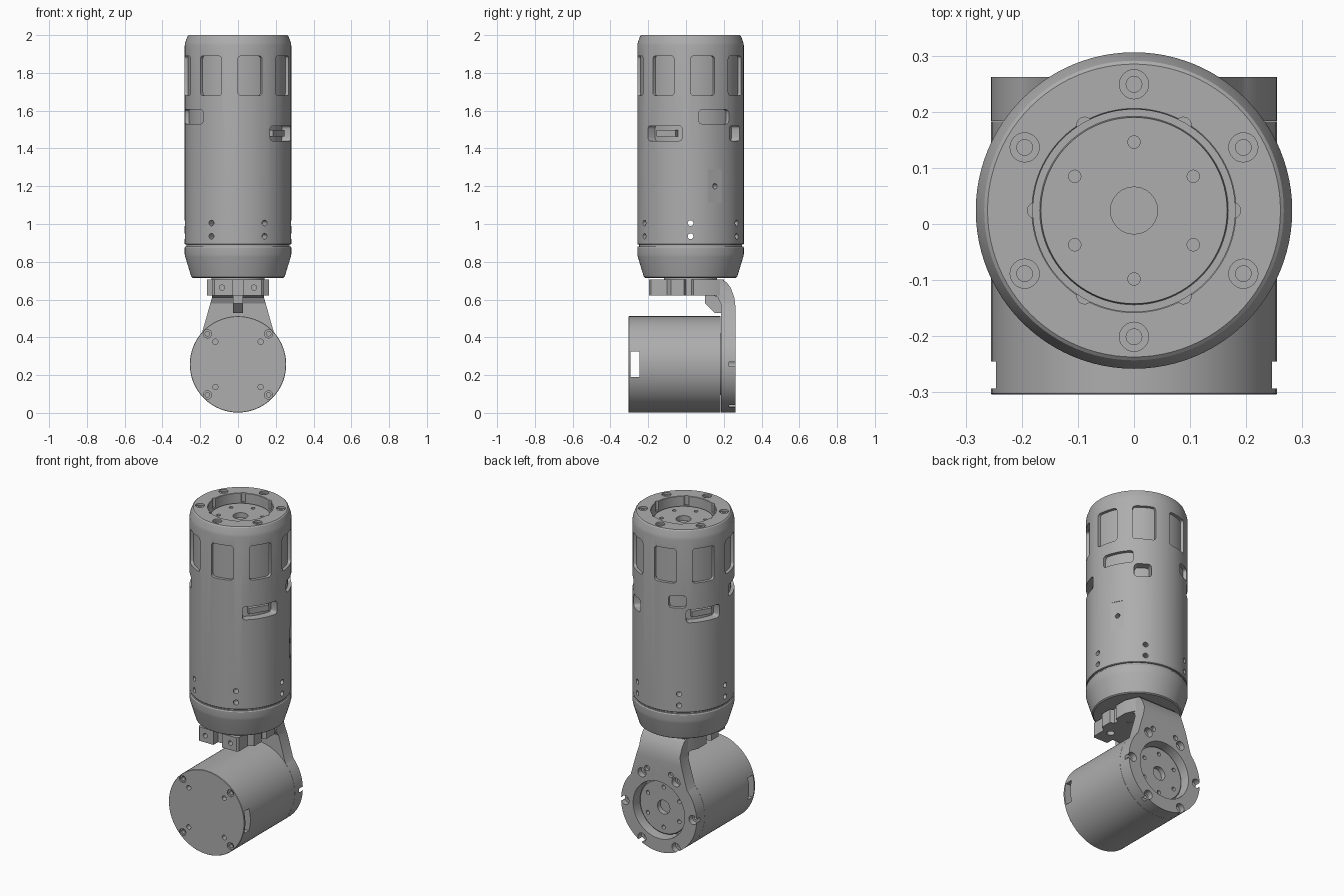
import bpy, bmesh, math
from math import sin, cos, pi, radians, sqrt
from mathutils import Vector, Matrix

if "Cube" in bpy.data.objects:
    bpy.data.objects.remove(bpy.data.objects["Cube"], do_unlink=True)

metal = bpy.data.materials.new("grey_metal")
metal.use_nodes = True
GREY = (0.42, 0.42, 0.42, 1)
metal.diffuse_color = GREY
metal.node_tree.nodes["Principled BSDF"].inputs["Base Color"].default_value = GREY

AXIS_Y = 0.024            # vertical axis of the upper housing
MOTOR_Z = 0.257           # height of the horizontal motor axis
UP = Matrix.Translation((0, AXIS_Y, 0))
# local z points towards +y, local y points up
BACK = Matrix.Translation((0, 0, MOTOR_Z)) @ Matrix(((-1, 0, 0, 0), (0, 0, 1, 0), (0, 1, 0, 0), (0, 0, 0, 1)))


def finish(name, bm, matrix=Matrix()):
    bm.transform(matrix)
    bmesh.ops.remove_doubles(bm, verts=bm.verts, dist=1e-5)
    bmesh.ops.recalc_face_normals(bm, faces=bm.faces)
    mesh = bpy.data.meshes.new(name)
    bm.to_mesh(mesh)
    bm.free()
    mesh.materials.append(metal)
    ob = bpy.data.objects.new(name, mesh)
    bpy.context.collection.objects.link(ob)
    return ob


def lathe(name, profile, matrix, steps=96):
    bm = bmesh.new()
    verts = [bm.verts.new((r, 0, z)) for r, z in profile]
    edges = [bm.edges.new(pair) for pair in zip(verts, verts[1:])]
    bmesh.ops.spin(bm, geom=verts + edges, cent=(0, 0, 0), axis=(0, 0, 1),
                   angle=2 * pi, steps=steps, use_merge=True)
    return finish(name, bm, matrix)


def prism(name, points, direction, lo, hi):
    """Extrude a 2D outline along x, y or z."""
    place = {"x": lambda a, b, c: (c, a, b), "y": lambda a, b, c: (a, c, b),
             "z": lambda a, b, c: (a, b, c)}[direction]
    bm = bmesh.new()
    face = bm.faces.new([bm.verts.new(place(a, b, lo)) for a, b in points])
    out = bmesh.ops.extrude_face_region(bm, geom=[face])
    moved = [v for v in out["geom"] if isinstance(v, bmesh.types.BMVert)]
    bmesh.ops.translate(bm, verts=moved, vec=place(0, 0, hi - lo))
    return finish(name, bm)


def box(name, x, y, z):
    return prism(name, [(x[0], y[0]), (x[1], y[0]), (x[1], y[1]), (x[0], y[1])], "z", *z)


def pins(name, spots, direction, radius, half, matrix=Matrix()):
    """Round cutters centred on each spot."""
    bm = bmesh.new()
    for i, spot in enumerate(spots):
        d = direction[i] if isinstance(direction, list) else direction
        m = Matrix.Translation(spot) @ Vector(d).to_track_quat("Z", "Y").to_matrix().to_4x4()
        bmesh.ops.create_cone(bm, cap_ends=True, segments=24, radius1=radius,
                              radius2=radius, depth=2 * half, matrix=m)
    return finish(name, bm, matrix)


def window(a0, a1, z0, z1, inner, corner=0.018):
    """Rounded window cutter that follows the housing wall."""
    bm = bmesh.new()
    arc = radians(a1 - a0) * 0.282
    near = [corner * f for f in (0, 0.1, 0.3, 0.6, 1)]
    mid = [corner + (arc - 2 * corner) * i / 6 for i in range(1, 6)]
    rows = []
    for s in near + mid + [arc - d for d in reversed(near)]:
        d = min(s, arc - s, corner)
        inset = corner - sqrt(max(0, corner ** 2 - (corner - d) ** 2))
        a = radians(a0) + s / 0.282
        rows.append([bm.verts.new((r * cos(a), r * sin(a), z)) for r, z in
                     ((inner, z0 + inset), (0.32, z0 + inset), (0.32, z1 - inset), (inner, z1 - inset))])
    for p, q in zip(rows, rows[1:]):
        for k in range(4):
            bm.faces.new((p[k], p[k - 1], q[k - 1], q[k]))
    bm.faces.new(rows[0])
    bm.faces.new(rows[-1])
    return finish("window_cutter", bm, UP)


def cut(ob, *tools, operation="DIFFERENCE"):
    bpy.context.view_layer.objects.active = ob
    for tool in tools:
        tool.hide_render = True
        mod = ob.modifiers.new("cut", "BOOLEAN")
        mod.operation, mod.solver, mod.object = operation, "EXACT", tool
        bpy.ops.object.modifier_apply(modifier=mod.name)
        bpy.data.objects.remove(tool, do_unlink=True)


def ring(radius, z, start=0, count=6):
    return [(radius * cos(radians(start) + 2 * pi * i / count),
             radius * sin(radians(start) + 2 * pi * i / count), z) for i in range(count)]


# Upper housing with a recessed coupling on top
housing = lathe("upper_housing", [
    (0, 0.892), (0.279, 0.892), (0.282, 0.895), (0.282, 1.945), (0.279, 1.962), (0.267, 1.995),
    (0.261, 2.0), (0.182, 2.0), (0.18, 1.998), (0.18, 1.93), (0.168, 1.93), (0.166, 1.945), (0, 1.945)], UP)
Z = (0, 0, 1)
cut(housing,
    pins("lobe_cutter", ring(0.176, 1.985), Z, 0.014, 0.04, UP),
    pins("counterbore_cutter", ring(0.225, 2.0, 30), Z, 0.026, 0.012, UP),
    pins("screw_cutter", ring(0.225, 1.99, 30), Z, 0.014, 0.03, UP),
    pins("floor_hole_cutter", ring(0.122, 1.945, 30), Z, 0.011, 0.03, UP),
    pins("bore_cutter", [(0, 0, 1.945)], Z, 0.042, 0.03, UP))

# Wall windows: eight tall ones, then three wide slots and shorter openings
for i in range(8):
    cut(housing, window(45 * i, 45 * i + 27, 1.68, 1.89, 0.264))
LOW, HIGH = (1.44, 1.52), (1.53, 1.605)
for a0, a1, z, inner in ((-53, -9, LOW, 0.235), (128, 170, LOW, 0.235), (47, 67, LOW, 0.235),
                         (9, 46, HIGH, 0.262), (108, 128, HIGH, 0.262), (187, 229, HIGH, 0.262)):
    cut(housing, window(a0, a1, *z, inner))

# Pairs of wall screw holes; one pair passes straight through
for z in (0.935, 1.005):
    spots = [p for p in ring(0.282, z) if abs(p[1]) > 0.01]
    cut(housing, pins("wall_hole_cutter", spots, [(x, y, 0) for x, y, _ in spots], 0.015, 0.05, UP),
        pins("through_cutter", [(0, 0, z)], (1, 0, 0), 0.015, 0.4, UP))

# Flat pad with a pin hole
flat = box("flat_cutter", (0.2785, 0.32), (-0.04, 0.04), (1.11, 1.29))
flat.data.transform(UP @ Matrix.Rotation(radians(27.5), 4, "Z"))
d = (cos(radians(27.5)), sin(radians(27.5)), 0)
cut(housing, flat, pins("pin_cutter", [(0.28 * d[0], 0.28 * d[1], 1.2)], d, 0.014, 0.04, UP))

# Connectors inside the low slots
connectors = []
for a in (-31, 149):
    c = box("slot_connector", (0.2, 0.252), (-0.06, 0.06), (1.462, 1.498))
    c.data.transform(UP @ Matrix.Rotation(radians(a), 4, "Z"))
    connectors.append(c)

# Tapered lower cap, seam core and output hub
cap = lathe("lower_cap", [(0, 0.715), (0.24, 0.715), (0.247, 0.72), (0.279, 0.825), (0.282, 0.84),
                          (0.282, 0.876), (0.278, 0.882), (0, 0.882)], UP)
seam = lathe("seam_core", [(0, 0.87), (0.272, 0.87), (0.272, 0.9), (0, 0.9)], UP)
hub = lathe("output_hub", [(0, 0.69), (0.14, 0.69), (0.14, 0.73), (0, 0.73)], UP, 48)

# Notched mounting flange under the cap
half = [(0.03, -0.15), (0.03, -0.195), (0.125, -0.195), (0.135, -0.185), (0.135, -0.1), (0.165, -0.08),
        (0.165, -0.01), (0.14, 0), (0.14, 0.03), (0.165, 0.04), (0.165, 0.12), (0.13, 0.2)]
flange = prism("mounting_flange", half + [(-x, y) for x, y in reversed(half)], "z", 0.621, 0.706)
cut(flange, pins("flange_hole_cutter", [(s * 0.085, -0.195, 0.663) for s in (-1, 1)], (0, 1, 0), 0.014, 0.03),
    pins("flange_screw_cutter", [(s * 0.085, y, 0.62) for s in (-1, 1) for y in (-0.1, 0.07)], Z, 0.022, 0.03))

# Bent arm: side profile trimmed by the front outline
arm = prism("bent_arm", [(0.262, -0.02), (0.262, 0.56), (0.256, 0.61), (0.238, 0.66), (0.215, 0.692),
                         (0.19, 0.704), (0.05, 0.704), (0.05, 0.623), (0.14, 0.623), (0.168, 0.612),
                         (0.184, 0.58), (0.184, -0.02)], "x", -0.4, 0.4)
outline = [(0.255 * cos(a), MOTOR_Z + 0.255 * sin(a)) for a in
           [radians(138 + 264 * i / 72) for i in range(73)]]
outline += [(0.138, 0.61), (0.14, 0.75), (-0.14, 0.75), (-0.138, 0.61)]
cut(arm, prism("arm_outline", outline, "y", -0.5, 0.5), operation="INTERSECT")
cut(arm, pins("edge_notch_cutter", ring(0.23, 0.262), Z, 0.0275, 0.035, BACK),
    pins("edge_screw_cutter", ring(0.226, 0.23), Z, 0.013, 0.025, BACK),
    lathe("recess_cutter", [(0, 0.1), (0.172, 0.1), (0.172, 0.25), (0.18, 0.3), (0, 0.3)], BACK),
    pins("arm_screw_cutter", [(s * 0.08, 0.235, 0.262) for s in (-1, 1)], Z, 0.016, 0.02, BACK))
rib = prism("arm_rib", [(0.1, 0.63), (0.1, 0.58), (0.15, 0.53), (0.2, 0.53), (0.2, 0.63)], "x", -0.026, 0.026)

# Rear coupling inside the arm recess
coupling = lathe("rear_coupling", [(0, 0.15), (0.163, 0.15), (0.163, 0.212), (0.158, 0.216), (0, 0.216)], BACK)
cut(coupling, pins("coupling_hole_cutter", ring(0.122, 0.216, 30), Z, 0.012, 0.03, BACK),
    pins("coupling_bore_cutter", [(0, 0, 0.216)], Z, 0.042, 0.03, BACK))

# Horizontal motor body with side openings and a screwed front plate
motor = lathe("motor_body", [(0, -0.304), (0.253, -0.304), (0.255, -0.302), (0.255, 0.183), (0, 0.183)], BACK)
signs = [(x, z) for x in (-1, 1) for z in (-1, 1)]
cut(motor, box("side_opening_cutter", (-0.4, 0.4), (-0.293, -0.245), (0.19, 0.325)),
    pins("corner_cutter", [(x * 0.162, z * 0.162, -0.304) for x, z in signs], Z, 0.022, 0.009, BACK),
    pins("corner_screw_cutter", [(x * 0.162, z * 0.162, -0.304) for x, z in signs], Z, 0.012, 0.03, BACK),
    pins("plate_hole_cutter", [(x * 0.12, z * 0.12, -0.304) for x, z in signs], Z, 0.014, 0.03, BACK))

# Smooth the round walls and keep machined edges sharp
bpy.ops.object.select_all(action="DESELECT")
for ob in [housing, cap, seam, hub, flange, arm, rib, coupling, motor] + connectors:
    ob.select_set(True)
bpy.context.view_layer.objects.active = housing
bpy.ops.object.shade_smooth_by_angle(angle=radians(25))
